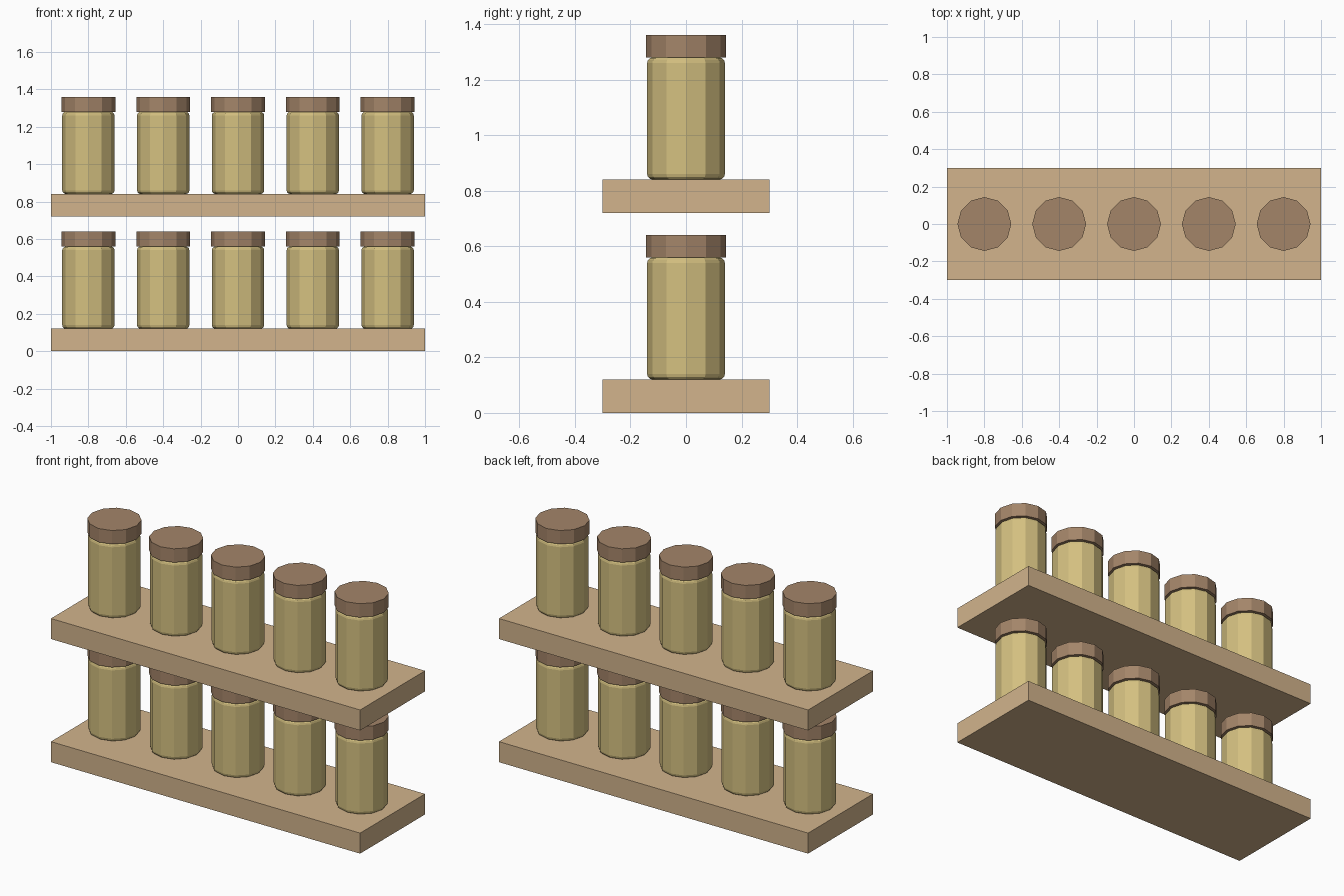
import bpy, bmesh, math

cube = bpy.data.objects.get("Cube")
if cube:
    bpy.data.objects.remove(cube, do_unlink=True)


def material(name, rgb):
    # sRGB 0-255 to linear
    lin = [((c / 255 + 0.055) / 1.055) ** 2.4 for c in rgb]
    m = bpy.data.materials.new(name)
    m.use_nodes = True
    m.diffuse_color = (*lin, 1)
    bsdf = m.node_tree.nodes["Principled BSDF"]
    bsdf.inputs["Base Color"].default_value = (*lin, 1)
    bsdf.inputs["Roughness"].default_value = 0.8
    return m


wood = material("pale wood", (210, 180, 140))
glass = material("straw yellow", (212, 192, 128))
brown = material("lid brown", (164, 133, 105))


def make_object(name, bm, mat, location):
    bmesh.ops.recalc_face_normals(bm, faces=bm.faces)
    mesh = bpy.data.meshes.new(name)
    bm.to_mesh(mesh)
    bm.free()
    mesh.materials.append(mat)
    obj = bpy.data.objects.new(name, mesh)
    obj.location = location
    bpy.context.collection.objects.link(obj)
    return obj


def board(name, z):
    bm = bmesh.new()
    bmesh.ops.create_cube(bm, size=1)
    bmesh.ops.scale(bm, vec=(2, 0.6, 0.12), verts=bm.verts)
    make_object(name, bm, wood, (0, 0, z + 0.06))


def cylinder(name, radius, height, mat, x, z, bevel=0):
    bm = bmesh.new()
    bmesh.ops.create_cone(bm, cap_ends=True, segments=12, radius1=radius,
                          radius2=radius, depth=height)
    if bevel:
        # Round only the rims, keeping the upright facets crisp
        rims = [e for e in bm.edges
                if abs(e.verts[0].co.z - e.verts[1].co.z) < 0.001]
        bmesh.ops.bevel(bm, geom=rims, offset=bevel, segments=3,
                        profile=0.5, affect='EDGES')
    make_object(name, bm, mat, (x, 0, z + height / 2))


# Two shelves, each with a row of five lidded jars
for level, z in (("lower", 0), ("upper", 0.72)):
    board(f"{level}_shelf", z)
    for i in range(5):
        x = (i - 2) * 0.4
        cylinder(f"{level}_jar_{i + 1}", 0.14, 0.44, glass, x, z + 0.12, 0.02)
        cylinder(f"{level}_lid_{i + 1}", 0.144, 0.08, brown, x, z + 0.56)
